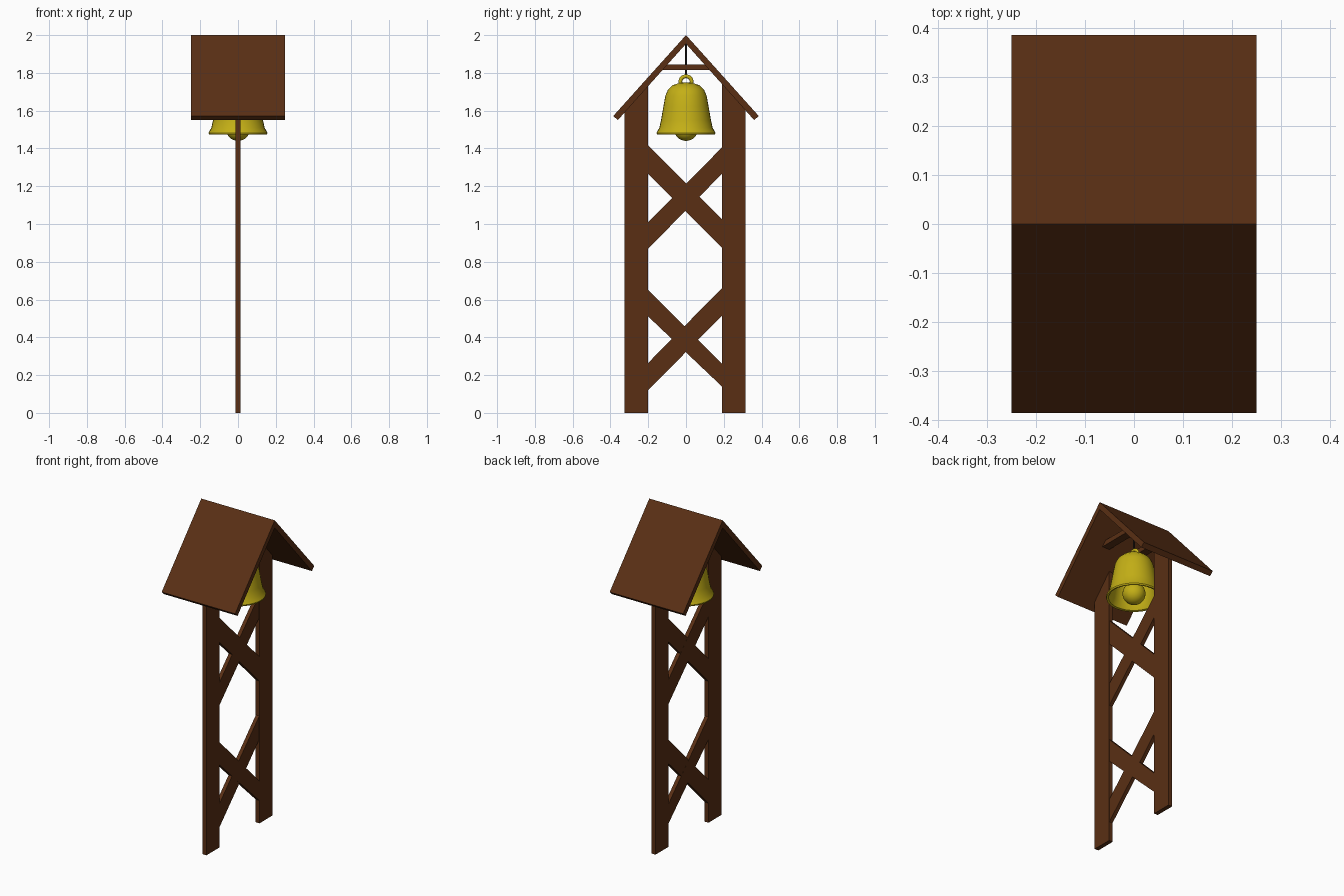
import bpy, bmesh, math

if "Cube" in bpy.data.objects:
    bpy.data.objects.remove(bpy.data.objects["Cube"])


def material(name, rgb):
    m = bpy.data.materials.new(name)
    m.diffuse_color = (*rgb, 1)
    m.use_nodes = True
    m.node_tree.nodes["Principled BSDF"].inputs["Base Color"].default_value = m.diffuse_color
    return m


wood = material("wood", (0.10, 0.028, 0.007))
brass = material("brass", (0.55, 0.43, 0.008))
iron = material("iron", (0.02, 0.012, 0.008))


def prism(name, pts, x0, x1):
    """Extrude a (y, z) outline along x."""
    bm = bmesh.new()
    face = bm.faces.new([bm.verts.new((x0, y, z)) for y, z in pts])
    ext = bmesh.ops.extrude_face_region(bm, geom=[face])
    moved = [v for v in ext["geom"] if isinstance(v, bmesh.types.BMVert)]
    bmesh.ops.translate(bm, verts=moved, vec=(x1 - x0, 0, 0))
    bmesh.ops.recalc_face_normals(bm, faces=bm.faces)
    me = bpy.data.meshes.new(name)
    bm.to_mesh(me)
    bm.free()
    ob = bpy.data.objects.new(name, me)
    bpy.context.collection.objects.link(ob)
    me.materials.append(wood)
    return ob


def lathe(name, profile, mat, segments=32):
    """Spin an (r, z) profile around the z axis."""
    bm = bmesh.new()
    vs = [bm.verts.new((r, 0, z)) for r, z in profile]
    edges = [bm.edges.new(p) for p in zip(vs, vs[1:])]
    bmesh.ops.spin(bm, geom=vs + edges, cent=(0, 0, 0), axis=(0, 0, 1),
                   angle=2 * math.pi, steps=segments)
    bmesh.ops.remove_doubles(bm, verts=bm.verts, dist=1e-5)
    bmesh.ops.recalc_face_normals(bm, faces=bm.faces)
    me = bpy.data.meshes.new(name)
    bm.to_mesh(me)
    bm.free()
    ob = bpy.data.objects.new(name, me)
    bpy.context.collection.objects.link(ob)
    me.materials.append(mat)
    smooth(ob)


def smooth(ob):
    bpy.ops.object.select_all(action='DESELECT')
    ob.select_set(True)
    bpy.context.view_layer.objects.active = ob
    bpy.ops.object.shade_smooth_by_angle(angle=math.radians(35))


def under_roof(y):
    return 1.955 - 1.118 * abs(y)


# Posts, cut to the roof slope
for label, a, b in (("left", -0.325, -0.20), ("right", 0.315, 0.19)):
    prism(label + "_post", [(a, 0), (b, 0), (b, under_roof(b)), (a, under_roof(a))],
          -0.013, 0.013)

# Crossed braces: lower and upper z at the left post, then at the right post
braces = {
    "upper_brace_falling": (1.265, 1.415, 0.875, 1.025),
    "upper_brace_rising": (0.87, 1.01, 1.265, 1.405),
    "lower_brace_falling": (0.51, 0.65, 0.14, 0.26),
    "lower_brace_rising": (0.12, 0.265, 0.515, 0.66),
}
for name, (l0, l1, r0, r1) in braces.items():
    h = 0.012 if "falling" in name else 0.0115
    prism(name, [(-0.20, l0), (0.19, r0), (0.19, r1), (-0.20, l1)], -h, h)

# Roof panels
for label, s in (("front", -1), ("back", 1)):
    prism(label + "_roof_panel", [(0, 2.0), (s * 0.385, 1.572),
                                  (s * 0.361, 1.55), (0, 1.954)], -0.25, 0.25)

# Roof ties under the ridge
for label, x in (("left", -0.10), ("right", 0.10)):
    prism(label + "_roof_tie", [(-0.128, 1.815), (0.128, 1.815),
                                (0.102, 1.845), (-0.102, 1.845)], x - 0.025, x + 0.025)

# Hollow bell
lathe("bell", [(0, 1.75), (0.035, 1.747), (0.07, 1.735), (0.095, 1.712),
               (0.109, 1.68), (0.12, 1.62), (0.132, 1.55), (0.141, 1.51),
               (0.156, 1.483), (0.154, 1.475), (0.142, 1.478), (0.125, 1.51),
               (0.115, 1.56), (0.103, 1.63), (0.092, 1.68), (0.06, 1.72),
               (0, 1.73)], brass)

# Clapper with its stem
bpy.ops.mesh.primitive_uv_sphere_add(segments=32, ring_count=16, radius=0.064,
                                     location=(0, 0, 1.504))
ob = bpy.context.object
ob.name = "clapper"
ob.data.materials.append(brass)
smooth(ob)
lathe("clapper_stem", [(0, 1.54), (0.012, 1.54), (0.012, 1.73), (0, 1.73)], brass, 12)

# Hanging ring
bpy.ops.mesh.primitive_torus_add(major_segments=32, minor_segments=12,
                                 major_radius=0.03, minor_radius=0.01,
                                 location=(0, 0, 1.752),
                                 rotation=(0, math.pi / 2, 0))
ob = bpy.context.object
ob.name = "hanging_ring"
ob.data.materials.append(brass)
smooth(ob)

# Wire from the ridge to the ring
lathe("hanging_wire", [(0, 1.775), (0.005, 1.775), (0.005, 1.965), (0, 1.965)], iron, 12)
